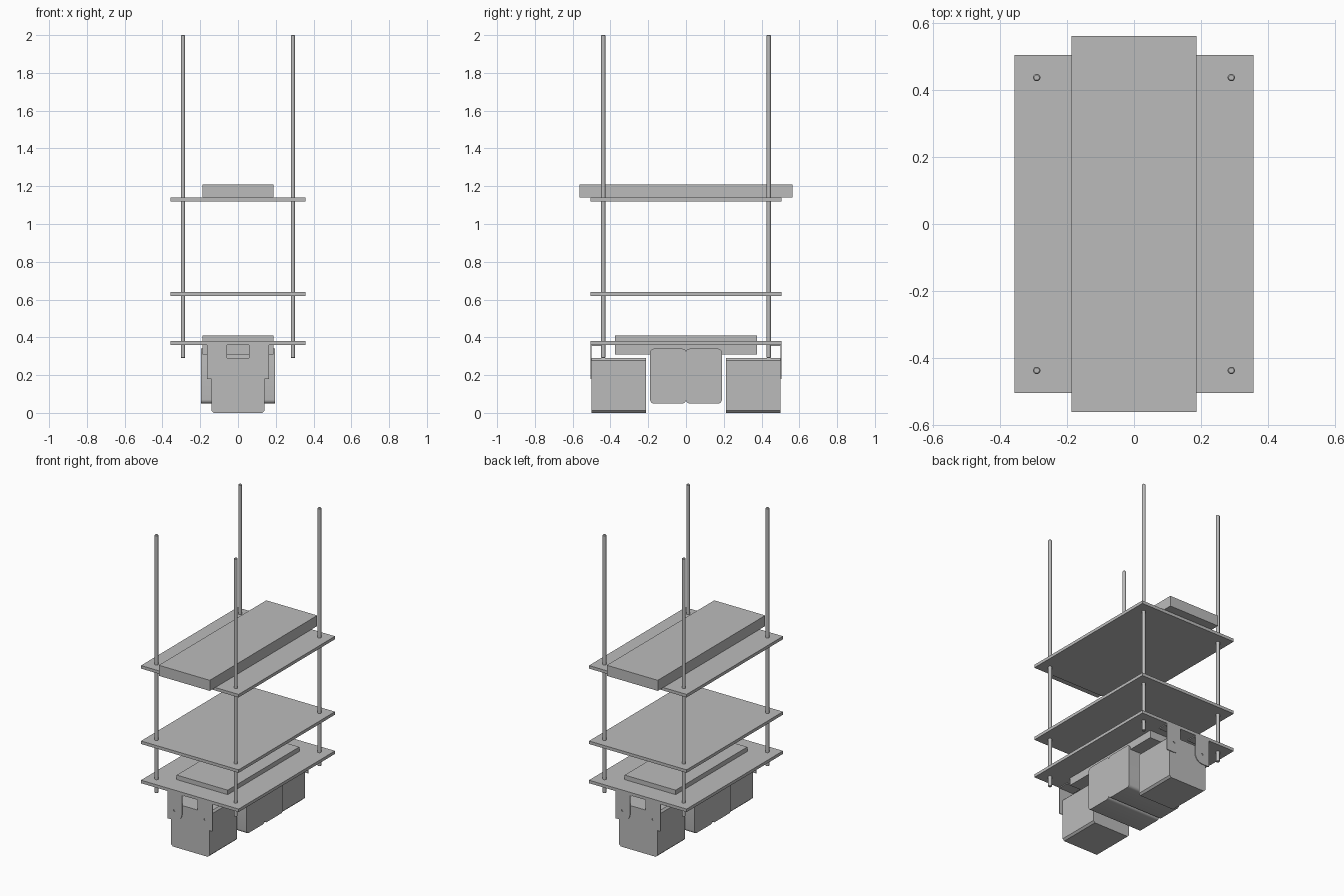
import bpy, bmesh, math
from mathutils import Matrix, Vector

cube = bpy.data.objects.get("Cube")
if cube:
    bpy.data.objects.remove(cube)

grey = bpy.data.materials.new("plain_grey")
grey.use_nodes = True
grey.diffuse_color = (0.5, 0.5, 0.5, 1)
grey.node_tree.nodes["Principled BSDF"].inputs["Base Color"].default_value = (0.5, 0.5, 0.5, 1)


def finish(bm, name, smooth=False):
    bmesh.ops.recalc_face_normals(bm, faces=bm.faces)
    mesh = bpy.data.meshes.new(name)
    bm.to_mesh(mesh)
    bm.free()
    mesh.materials.append(grey)
    obj = bpy.data.objects.new(name, mesh)
    bpy.context.collection.objects.link(obj)
    if smooth:
        bpy.ops.object.select_all(action='DESELECT')
        bpy.context.view_layer.objects.active = obj
        obj.select_set(True)
        bpy.ops.object.shade_smooth_by_angle(angle=math.radians(35))
    return obj


def box(name, x, y, z, axis=None, radius=0, segments=1):
    """Box from ranges; edges running along the axis can be rounded."""
    bm = bmesh.new()
    bmesh.ops.create_cube(bm, size=1)
    ranges = (x, y, z)
    for v in bm.verts:
        v.co = Vector([r[0] if c < 0 else r[1] for c, r in zip(v.co, ranges)])
    if axis is not None:
        long_edges = [e for e in bm.edges
                      if abs((e.verts[0].co - e.verts[1].co).normalized()[axis]) > 0.9]
        bmesh.ops.bevel(bm, geom=long_edges, offset=radius, segments=segments,
                        profile=0.5, affect='EDGES')
    return finish(bm, name, smooth=segments > 1)


def rod(name, x, y, radius, bottom, top):
    bm = bmesh.new()
    bmesh.ops.create_cone(bm, cap_ends=True, segments=24, radius1=radius, radius2=radius,
                          depth=top - bottom,
                          matrix=Matrix.Translation((x, y, (top + bottom) / 2)))
    rims = [e for e in bm.edges if abs(e.verts[0].co.z - e.verts[1].co.z) < 0.001]
    bmesh.ops.bevel(bm, geom=rims, offset=0.003, segments=1, affect='EDGES')
    return finish(bm, name, smooth=True)


def bracket_tab(name, side, end):
    """Thin drilled tab: rounded inner corner, square outer corner."""
    inner, outer, low, high, r = 0.058, 0.165, 0.18, 0.36, 0.055
    outline = [(outer, low), (outer, high), (inner, high)]
    for i in range(9):
        a = math.pi + i * math.pi / 16
        outline.append((inner + r + r * math.cos(a), low + r + r * math.sin(a)))
    hole = [(0.111 + 0.008 * math.cos(i * math.pi / 8),
             0.245 + 0.008 * math.sin(i * math.pi / 8)) for i in range(16)]
    bm = bmesh.new()
    edges = []
    for loop in (outline, hole):
        vs = [bm.verts.new((side * px, end * 0.5, pz)) for px, pz in loop]
        edges += [bm.edges.new((a, b)) for a, b in zip(vs, vs[1:] + vs[:1])]
    bmesh.ops.triangle_fill(bm, use_beauty=True, use_dissolve=False, edges=edges,
                            normal=(0, 1, 0))
    grown = bmesh.ops.extrude_face_region(bm, geom=bm.faces[:])
    bmesh.ops.translate(bm, vec=(0, end * 0.005, 0),
                        verts=[g for g in grown["geom"] if isinstance(g, bmesh.types.BMVert)])
    finish(bm, name)


# Three shelves
for level, z in (("lower", 0.36), ("middle", 0.62), ("upper", 1.12)):
    box(level + "_shelf", (-0.358, 0.358), (-0.505, 0.505), (z, z + 0.02))

# Slabs on the upper shelf and through the lower shelf
box("top_slab", (-0.187, 0.187), (-0.563, 0.563), (1.14, 1.21))
box("lower_slab", (-0.187, 0.187), (-0.375, 0.375), (0.31, 0.41))

for end, end_name in ((-1, "front"), (1, "back")):
    # Chamfered end block
    box(end_name + "_block", (-0.14, 0.14), sorted((end * 0.212, end * 0.5)), (0, 0.29),
        axis=1, radius=0.012)
    # Centre block with rounded edges
    box(end_name + "_centre_block", (-0.197, 0.197), sorted((0, end * 0.19)), (0.05, 0.34),
        axis=0, radius=0.02, segments=5)
    for side, side_name in ((-1, "right"), (1, "left")):
        name = end_name + "_" + side_name
        rod(name + "_rod", side * 0.291, end * 0.438, 0.011, 0.29, 2.0)
        # Hanging bracket: drilled tab and flange under the shelf
        bracket_tab(name + "_bracket_tab", side, end)
        box(name + "_bracket_flange", sorted((side * 0.058, side * 0.165)),
            sorted((end * 0.43, end * 0.5)), (0.354, 0.36))
